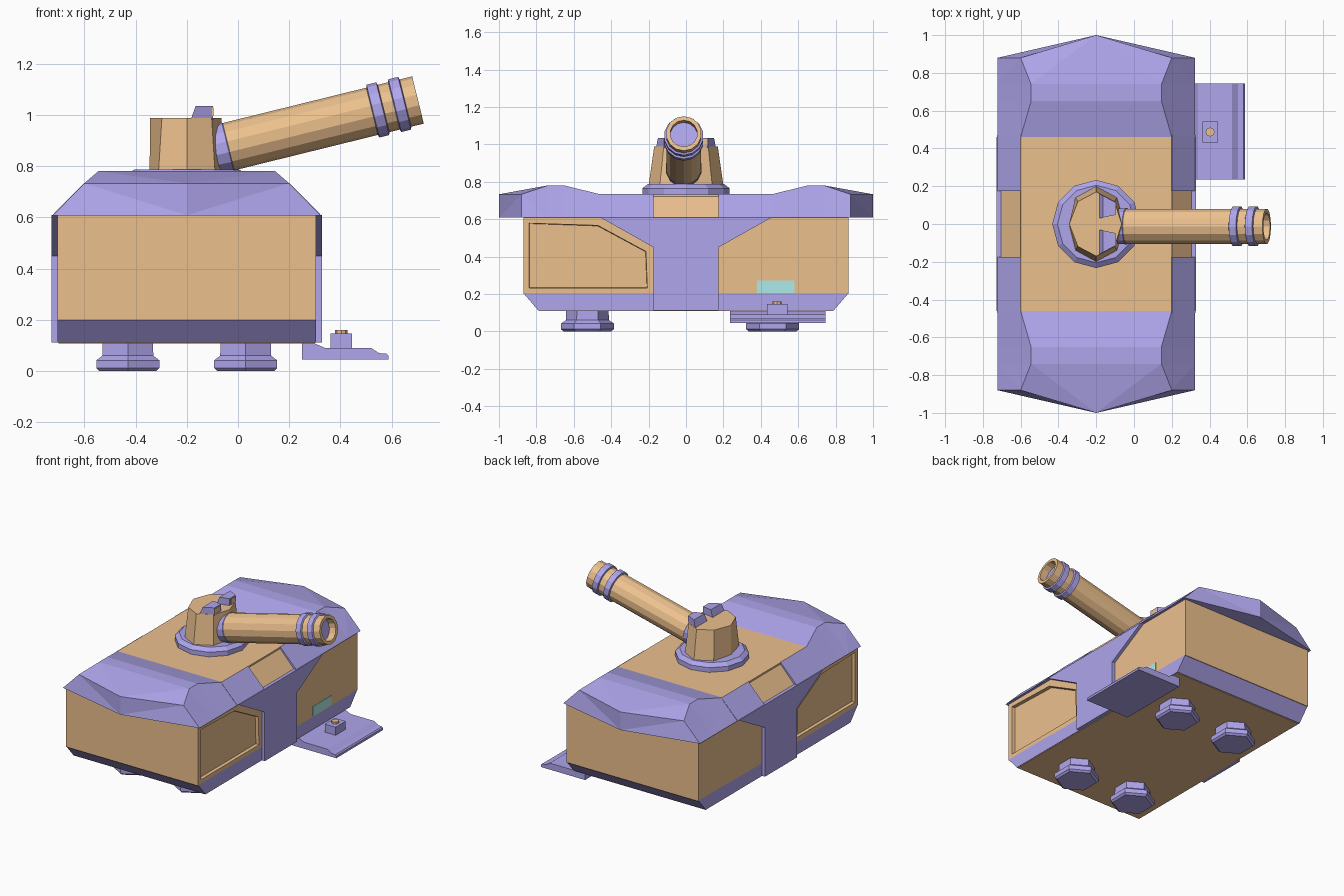
import bpy, bmesh
from math import sin, cos, pi, atan2
from mathutils import Matrix, Vector

if "Cube" in bpy.data.objects:
    bpy.data.objects.remove(bpy.data.objects["Cube"])

CX = -0.2  # hull centre line


def make_mat(name, col):
    m = bpy.data.materials.new(name)
    m.diffuse_color = (*col, 1)
    m.use_nodes = True
    m.node_tree.nodes["Principled BSDF"].inputs["Base Color"].default_value = m.diffuse_color
    return m


ORANGE = make_mat("orange", (0.84, 0.53, 0.27))
PURPLE = make_mat("purple", (0.43, 0.38, 0.84))
TEAL = make_mat("teal", (0.42, 0.83, 0.82))


def loft(name, rings, mat, matrix=None, edit=None):
    """Skin a list of equal-length point rings and cap both ends."""
    bm = bmesh.new()
    vs = [[bm.verts.new(p) for p in r] for r in rings]
    n = len(rings[0])
    for a, b in zip(vs, vs[1:]):
        for i in range(n):
            j = (i + 1) % n
            bm.faces.new((a[i], a[j], b[j], b[i]))
    bm.faces.new(vs[0])
    bm.faces.new(vs[-1])
    bmesh.ops.recalc_face_normals(bm, faces=bm.faces)
    if edit:
        edit(bm)
    me = bpy.data.meshes.new(name)
    bm.to_mesh(me)
    bm.free()
    me.materials.append(mat)
    ob = bpy.data.objects.new(name, me)
    bpy.context.collection.objects.link(ob)
    if matrix:
        ob.matrix_world = matrix
    return ob


def prism_x(name, yz, x0, x1, mat, edit=None):
    return loft(name, [[(x, y, z) for y, z in yz] for x in (x0, x1)], mat, edit=edit)


def prism_y(name, xz, y0, y1, mat):
    return loft(name, [[(x, y, z) for x, z in xz] for y in (y0, y1)], mat)


def box(name, x0, x1, y0, y1, z0, z1, mat):
    return prism_x(name, [(y0, z0), (y1, z0), (y1, z1), (y0, z1)], x0, x1, mat)


def lathe(name, profile, sides, mat, matrix=None, start=0.0):
    """Stack regular polygons from (radius, height) pairs."""
    rings = [[(r * cos(start + 2 * pi * i / sides), r * sin(start + 2 * pi * i / sides), z)
              for i in range(sides)] for r, z in profile]
    return loft(name, rings, mat, matrix)


# Hull: orange core, purple chamfered belly, orange underside
box("hull_core", CX - .47, CX + .47, -.87, .87, .2, .61, ORANGE)
prism_x("hull_belly", [(-.79, .112), (.79, .112), (.87, .205), (-.87, .205)],
        CX - .505, CX + .505, PURPLE)
box("underside", CX - .5, CX + .5, -.785, .785, .108, .114, ORANGE)


def recess(side):
    def edit(bm):
        bm.faces.ensure_lookup_table()
        f = [f for f in bm.faces if f.normal.x * side > .9]
        bmesh.ops.inset_region(bm, faces=f, thickness=.045)
        bmesh.ops.inset_region(bm, faces=f, thickness=.003, depth=-.022)
    return edit


# Side plating, purple columns and roof rails, mirrored left and right
for s, label in ((1, "right"), (-1, "left")):
    for e, end in ((-1, "front"), (1, "back")):
        outline = [(e * y, z) for y, z in
                   ((.87, .61), (.46, .61), (.175, .45), (.175, .2), (.87, .2))]
        prism_x(f"{label}_{end}_side_panel", outline, CX + s * .45, CX + s * .505,
                ORANGE, recess(s) if e < 0 else None)
        prism_y(f"{label}_{end}_roof_rail",
                [(CX + s * .525, .608), (CX + s * .4, .735), (CX + s * .38, .608)],
                min(e * .175, e * .47), max(e * .175, e * .47), PURPLE)
    prism_x(f"{label}_column",
            [(-.175, .112), (.175, .112), (.175, .45), (.46, .61), (-.46, .61), (-.175, .45)],
            CX + s * .4, CX + s * .527, PURPLE)

# Orange deck between the roof ends
prism_y("deck", [(CX - .505, .609), (CX - .4, .722), (CX - .4, .733),
                 (CX + .4, .733), (CX + .4, .722), (CX + .505, .609)], -.47, .47, ORANGE)

# Raised, pointed roof ends
for e, label in ((-1, "front"), (1, "back")):
    rings = []
    for y, w, z in ((.46, .4, .733), (.65, .345, .78), (.74, .345, .78), (.88, .4, .733)):
        rings.append([(CX - .522, e * y, .608), (CX - w, e * y, z), (CX, e * y, z),
                      (CX + w, e * y, z), (CX + .522, e * y, .608), (CX, e * y, .608)])

    def pull_tip(bm, e=e):
        # Mid points of the outer end move out to form the point
        for v in bm.verts:
            if abs(v.co.y) > .87 and abs(v.co.x - CX) < .01:
                v.co.y = e * 1.0
        bmesh.ops.triangulate(bm, faces=[f for f in bm.faces if
                                         all(abs(v.co.y) > .7 for v in f.verts)])
        bmesh.ops.recalc_face_normals(bm, faces=bm.faces)
    loft(f"{label}_roof", rings, PURPLE, edit=pull_tip)

# Light strip on the right side
box("side_light", .29, .309, .38, .58, .206, .272, TEAL)

# Hexagonal feet
for x in (-.43, .03):
    for y in (-.527, .463):
        lathe("foot", [(.128, 0), (.142, .012), (.142, .042), (.115, .06), (.113, .115)],
              6, PURPLE, Matrix.Translation((x, y, 0)), start=pi / 2)

# Loading ramp with a small post
prism_y("ramp", [(.25, .045), (.25, .112), (.29, .112), (.34, .09), (.52, .09),
                 (.55, .07), (.58, .068), (.587, .06), (.587, .045)], .235, .745, PURPLE)
box("ramp_post", .362, .444, .432, .542, .085, .146, PURPLE)
lathe("post_button", [(.024, .14), (.024, .16)], 8, ORANGE,
      Matrix.Translation((.403, .487, 0)))

# Turret ring and turret
lathe("turret_ring", [(.233, .725), (.233, .765), (.205, .787), (.19, .787)], 12, PURPLE,
      Matrix.Translation((CX, 0, 0)))


def turret_ring(back, diag, front, side, z):
    pts = [(-back, 0), (-diag, -side * .7), (0, -side), (diag, -side * .7),
           (front, 0), (diag, side * .7), (0, side), (-diag, side * .7)]
    return [(CX + x, y, z) for x, y in pts]


loft("turret", [turret_ring(.145, .11, .15, .2, .78),
                turret_ring(.143, .097, .135, .17, .988)], ORANGE)

# Twin sights on the turret
for s, label in ((1, "left"), (-1, "right")):
    low = [(-.185, .03), (-.098, .048), (-.098, .115), (-.185, .16)]
    top = [(-.165, .034), (-.098, .048), (-.098, .115), (-.165, .15)]
    loft(f"{label}_sight", [[(x, s * y, .98) for x, y in low],
                            [(x, s * y, 1.035) for x, y in top]], PURPLE)
    box(f"{label}_sight_lens", -.13, -.096, min(s * .06, s * .117), max(s * .06, s * .117),
        .995, 1.028, ORANGE)

# Gun barrel, tilted up, with hollow muzzle, collar and two bands
base, tip = Vector((-.04, -.012, .875)), Vector((.7025, -.012, 1.058))
length = (tip - base).length
tilt = atan2(tip.z - base.z, tip.x - base.x)
aim = Matrix.Translation(base) @ Matrix.Rotation(pi / 2 - tilt, 4, 'Y')
lathe("barrel", [(.095, 0), (.095, length), (.073, length), (.073, length - .2)],
      14, ORANGE, aim)
lathe("barrel_collar", [(.09, -.11), (.098, 0), (.094, .004)], 14, PURPLE, aim)
for a in (.05, .138):
    lathe("barrel_band", [(.094, length - a - .047), (.106, length - a - .043),
                          (.106, length - a - .004), (.094, length - a)], 14, PURPLE, aim)
